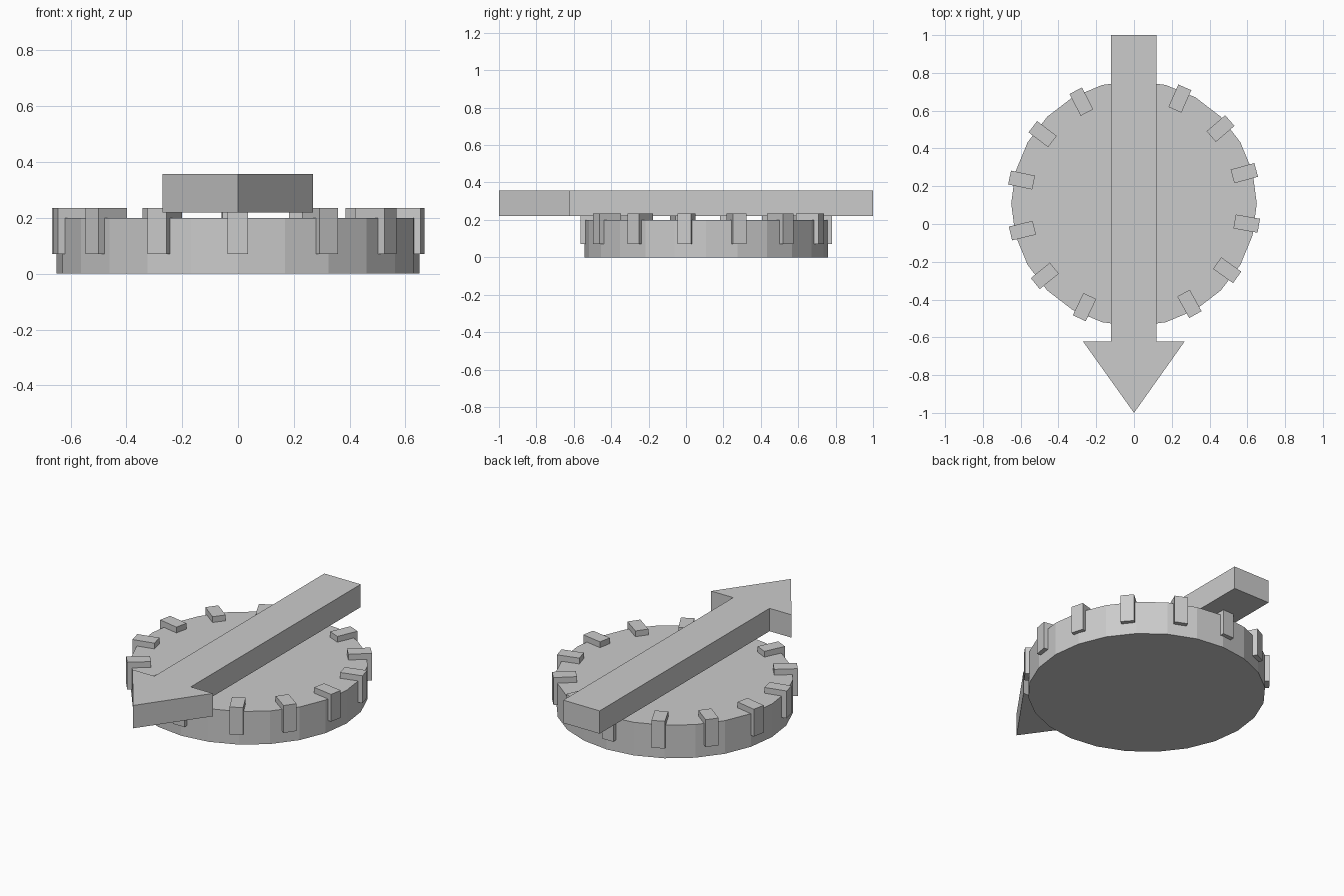
import bpy, math
from mathutils import Matrix, Vector

if "Cube" in bpy.data.objects:
    bpy.data.objects.remove(bpy.data.objects["Cube"])

CENTRE_Y = 0.108


def prism(name, outline, z0, z1):
    """Solid made by extruding a counter-clockwise outline from z0 to z1."""
    n = len(outline)
    verts = [(x, y, z) for z in (z0, z1) for x, y in outline]
    faces = [list(range(n))[::-1], list(range(n, 2 * n))]
    faces += [(i, (i + 1) % n, n + (i + 1) % n, n + i) for i in range(n)]
    mesh = bpy.data.meshes.new(name)
    mesh.from_pydata(verts, [], faces)
    obj = bpy.data.objects.new(name, mesh)
    bpy.context.collection.objects.link(obj)
    return obj


# Round base with 24 flat sides
disc = [(0.65 * math.cos(math.radians(15 * i)),
         CENTRE_Y + 0.65 * math.sin(math.radians(15 * i))) for i in range(24)]
prism("base_disc", disc, 0.0, 0.2)

# Rim markers, stepping clockwise from the front
for i in range(14):
    turn = Matrix.Rotation(math.radians(270 - 25.46 * i), 2)
    corners = [(0.542, -0.0375), (0.672, -0.0375), (0.672, 0.0375), (0.542, 0.0375)]
    pts = [turn @ Vector(c) + Vector((-0.001, CENTRE_Y)) for c in corners]
    prism(f"rim_marker_{i + 1}", [tuple(p) for p in pts], 0.07, 0.235)

# Pointer arrow floating just above the base
arrow = [(0.0, -1.0), (0.268, -0.622), (0.12, -0.622), (0.12, 1.0),
         (-0.123, 1.0), (-0.123, -0.622), (-0.27, -0.622)]
prism("pointer_arrow", arrow, 0.22, 0.358)
